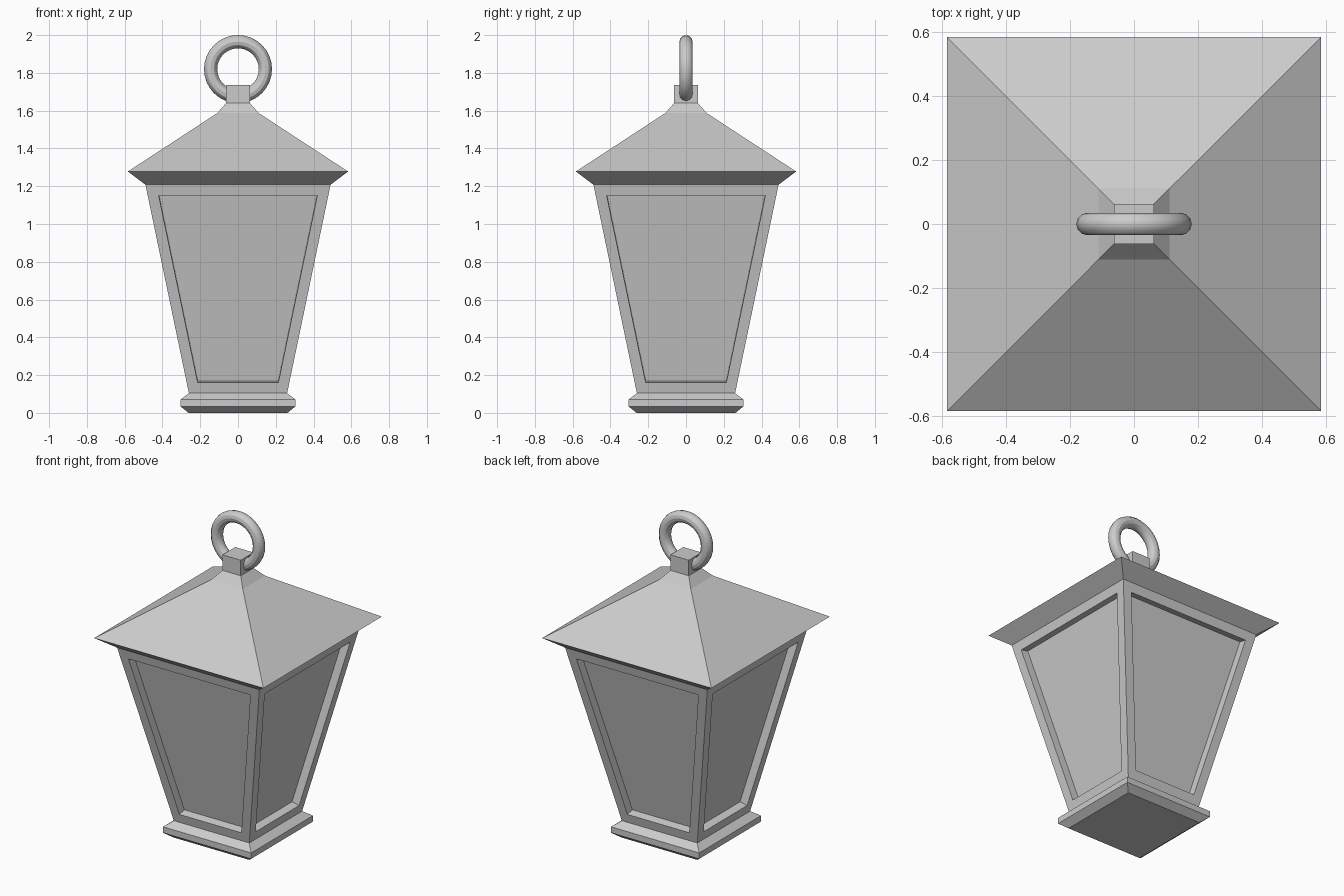
import bpy, bmesh
from math import pi

if "Cube" in bpy.data.objects:
    bpy.data.objects.remove(bpy.data.objects["Cube"])


def square_loft(name, profile, cap_bottom=False, cap_top=False, panel=None):
    """Stack square rings of (half width, z); panel = (margin, depth) recesses each side."""
    bm = bmesh.new()
    rings = [[bm.verts.new((sx * h, sy * h, z))
              for sx, sy in ((-1, -1), (1, -1), (1, 1), (-1, 1))] for h, z in profile]
    sides = []
    for a, b in zip(rings, rings[1:]):
        for i in range(4):
            j = (i + 1) % 4
            sides.append(bm.faces.new((a[i], a[j], b[j], b[i])))
    if cap_bottom:
        bm.faces.new(rings[0][::-1])
    if cap_top:
        bm.faces.new(rings[-1])
    bm.normal_update()
    if panel:
        margin, depth = panel
        bmesh.ops.inset_individual(bm, faces=sides, thickness=margin, use_even_offset=True)
        bm.normal_update()
        panes = bmesh.ops.extrude_discrete_faces(bm, faces=sides)["faces"]
        for f in panes:
            f.normal_update()
            bmesh.ops.translate(bm, verts=f.verts[:], vec=f.normal * -depth)
        # weld the extruded walls to the frame
        bmesh.ops.remove_doubles(bm, verts=bm.verts[:], dist=1e-5)
    mesh = bpy.data.meshes.new(name)
    bm.to_mesh(mesh)
    bm.free()
    obj = bpy.data.objects.new(name, mesh)
    bpy.context.collection.objects.link(obj)
    return obj


# Bevelled foot
square_loft("base", [(0.262, 0), (0.304, 0.034), (0.304, 0.071), (0.26, 0.104)], cap_bottom=True)

# Tapered body with four recessed panes
square_loft("body", [(0.26, 0.104), (0.49, 1.208)], panel=(0.057, 0.05))

# Roof with sloped eave underside and flared neck
square_loft("roof", [(0.49, 1.208), (0.583, 1.278), (0.11, 1.587), (0.063, 1.64)])

# Block holding the ring
square_loft("ring_mount", [(0.063, 1.64), (0.063, 1.737)], cap_top=True)

# Hanging ring
bpy.ops.mesh.primitive_torus_add(major_radius=0.145, minor_radius=0.035,
                                 major_segments=32, minor_segments=12,
                                 location=(0, 0, 1.82), rotation=(pi / 2, 0, 0))
ring = bpy.context.object
ring.name = "hanging_ring"
bpy.ops.object.shade_smooth_by_angle()
